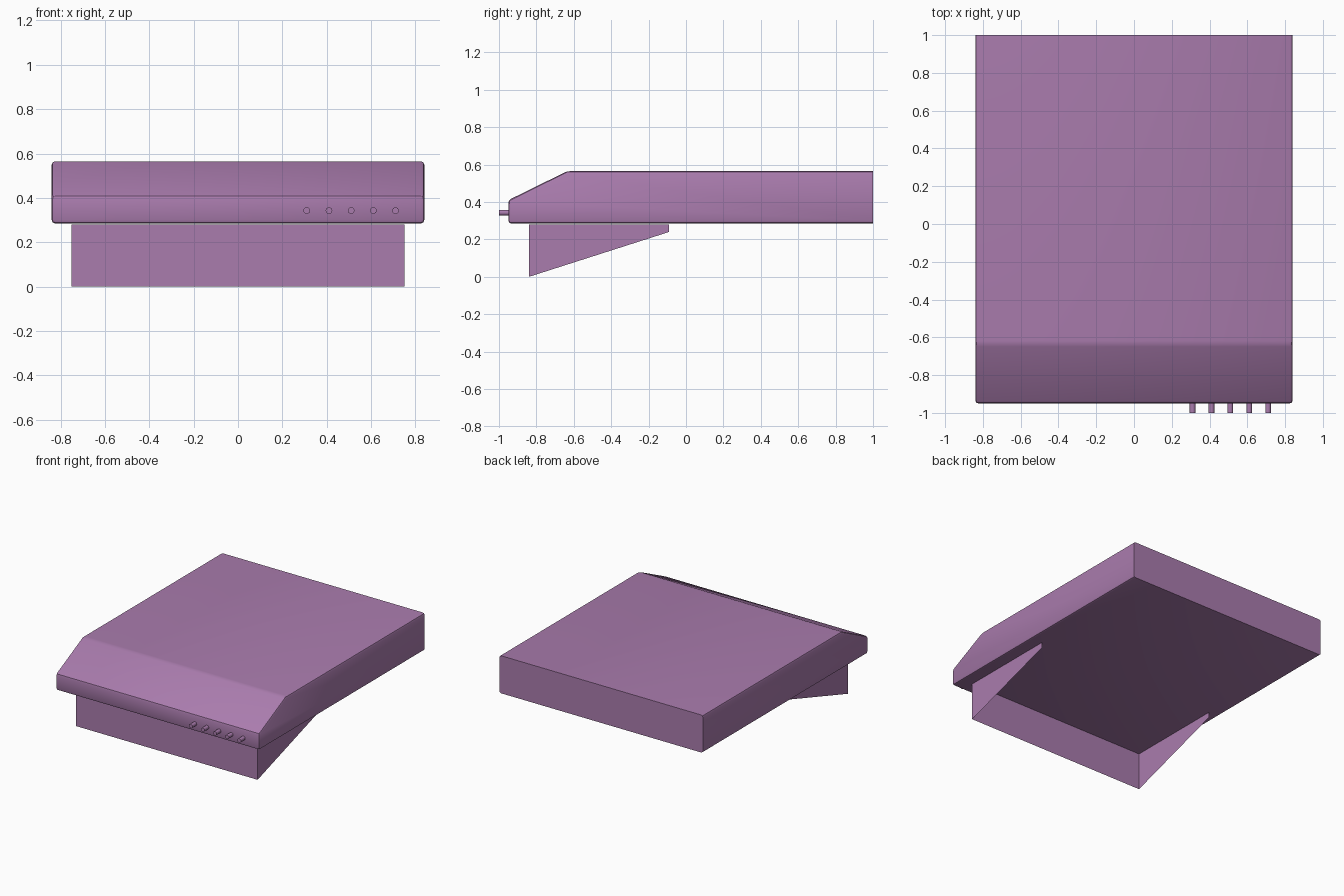
import bpy, bmesh, math

if "Cube" in bpy.data.objects:
    bpy.data.objects.remove(bpy.data.objects["Cube"], do_unlink=True)

purple = bpy.data.materials.new("soft_purple")
purple.use_nodes = True
purple.diffuse_color = (0.40, 0.20, 0.42, 1)
purple.node_tree.nodes["Principled BSDF"].inputs["Base Color"].default_value = purple.diffuse_color


def finish(name, bm, angle=None):
    mesh = bpy.data.meshes.new(name)
    bm.to_mesh(mesh)
    bm.free()
    mesh.materials.append(purple)
    obj = bpy.data.objects.new(name, mesh)
    bpy.context.collection.objects.link(obj)
    if angle:
        bpy.ops.object.select_all(action="DESELECT")
        obj.select_set(True)
        bpy.context.view_layer.objects.active = obj
        bpy.ops.object.shade_smooth_by_angle(angle=math.radians(angle))
    return obj


# Case: side profile extruded across, every edge softened except the flat back
HALF_WIDTH, BACK = 0.84, 1.0
profile = [(-0.95, 0.285), (-0.95, 0.41), (-0.635, 0.565), (BACK, 0.565), (BACK, 0.285)]
bm = bmesh.new()
side = bm.faces.new([bm.verts.new((-HALF_WIDTH, y, z)) for y, z in profile])
extruded = bmesh.ops.extrude_face_region(bm, geom=[side], use_keep_orig=True)
new_verts = [g for g in extruded["geom"] if isinstance(g, bmesh.types.BMVert)]
bmesh.ops.translate(bm, verts=new_verts, vec=(2 * HALF_WIDTH, 0, 0))
bmesh.ops.recalc_face_normals(bm, faces=bm.faces)
soft = [e for e in bm.edges if any(v.co.y < BACK - 0.01 for v in e.verts)]
bmesh.ops.bevel(bm, geom=soft, offset=0.016, segments=2, profile=0.5, affect="EDGES")
finish("case", bm, 30)

# Stand: open wedge made of a front sheet and two tapering side sheets
bm = bmesh.new()
wedge = [(-0.84, 0.28), (-0.84, 0.0), (-0.09, 0.24), (-0.09, 0.28)]
sides = [[bm.verts.new((x, y, z)) for y, z in wedge] for x in (-0.75, 0.75)]
bm.faces.new(sides[0])
bm.faces.new(sides[1][::-1])
bm.faces.new((sides[0][0], sides[1][0], sides[1][1], sides[0][1]))
bmesh.ops.recalc_face_normals(bm, faces=bm.faces)
finish("stand", bm)

# Row of small front buttons
for i in range(5):
    bm = bmesh.new()
    bmesh.ops.create_cone(bm, cap_ends=True, segments=16, radius1=0.015, radius2=0.015, depth=0.06)
    button = finish(f"button_{i + 1}", bm, 30)
    button.rotation_euler.x = math.pi / 2
    button.location = (0.31 + 0.1 * i, -0.97, 0.343)
